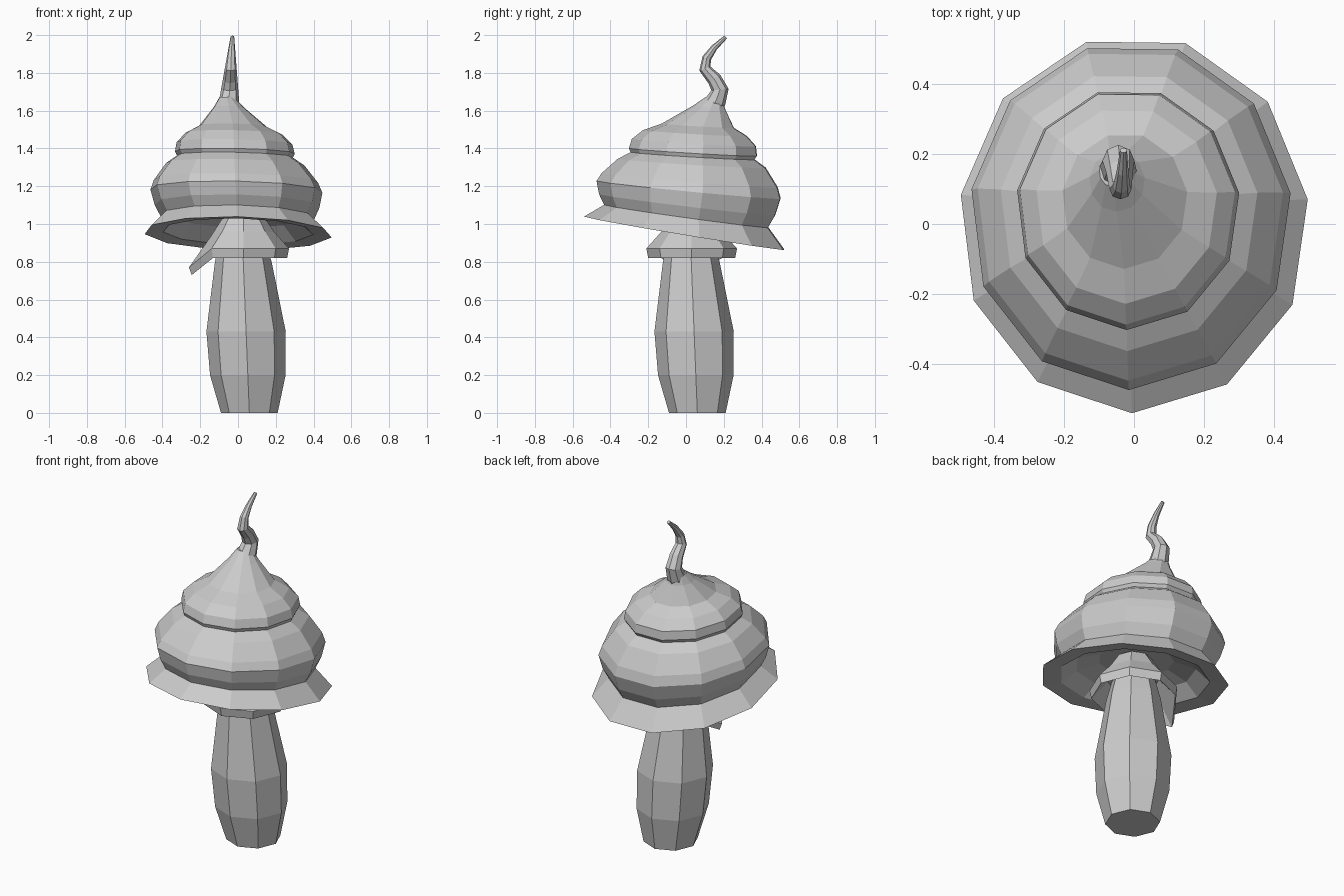
import bpy
import bmesh
from math import cos, sin, tau
from mathutils import Vector

default_cube = bpy.data.objects.get("Cube")
if default_cube:
    bpy.data.objects.remove(default_cube)

grey = bpy.data.materials.new("plain_grey")
grey.use_nodes = True
grey.diffuse_color = (0.6, 0.6, 0.6, 1)
shader = grey.node_tree.nodes["Principled BSDF"]
shader.inputs["Base Color"].default_value = grey.diffuse_color


def loft(name, rings):
    """Skin a list of equal-length point rings and close both ends."""
    bm = bmesh.new()
    loops = [[bm.verts.new(point) for point in ring] for ring in rings]
    for lower, upper in zip(loops, loops[1:]):
        for i in range(len(lower)):
            bm.faces.new((lower[i - 1], lower[i], upper[i], upper[i - 1]))
    bm.faces.new(loops[0])
    bm.faces.new(loops[-1])
    bmesh.ops.recalc_face_normals(bm, faces=bm.faces)
    mesh = bpy.data.meshes.new(name)
    bm.to_mesh(mesh)
    bm.free()
    mesh.materials.append(grey)
    part = bpy.data.objects.new(name, mesh)
    bpy.context.collection.objects.link(part)


def ring_around(centre, sides, across, along):
    """Polygon ring spanned by two radius vectors."""
    angles = [tau * i / sides for i in range(sides)]
    return [centre + across * cos(a) + along * sin(a) for a in angles]


# Stem: eight-sided and swollen, leaning slightly as it rises
def stem_ring(height, radius):
    lean = 0.06 - 0.04 * height
    centre = Vector((lean, lean, height))
    return ring_around(centre, 8, Vector((radius, 0, 0)), Vector((0, radius, 0)))


stem_profile = [(0, 0.15), (0.2, 0.2), (0.43, 0.21), (0.8, 0.15), (1, 0.1)]
loft("stem", [stem_ring(height, radius) for height, radius in stem_profile])


# Collar: flared skirt with one corner drooping towards -x
def collar_ring(height, radius):
    centre = Vector((0.03, 0.03, height))
    ring = ring_around(centre, 8, Vector((radius, 0, 0)), Vector((0, radius, 0)))
    droop = max(0, radius - 0.14)
    ring[len(ring) // 2] -= Vector((droop / 2, 0, droop))
    return ring


collar_profile = [(0.92, 0.14), (0.82, 0.23), (0.87, 0.24), (0.96, 0.16), (1.05, 0.1)]
loft("collar", [collar_ring(height, radius) for height, radius in collar_profile])


# Cap: hollow brim, bulge, upper tier and shoulder; tilt eases off with height
def cap_ring(height, radius):
    slope = min(-0.06, 0.3 * height - 0.45)
    shift = max(0, height - 0.95) / 10 + max(0, height - 1.5) * 0.45
    centre = Vector((-0.4 * shift, shift, height))
    depth = radius * 1.08
    across = Vector((radius, 0, -0.02 * radius))
    along = Vector((0, depth, depth * slope))
    # turn the ring a little so that no corner points straight sideways
    turn = tau / 48
    return ring_around(centre, 11, across * cos(turn) + along * sin(turn),
                       along * cos(turn) - across * sin(turn))


underside = [(1.07, 0.2), (1.03, 0.32), (0.96, 0.4)]
brim = [(0.95, 0.5), (1.04, 0.41)]
bulge = [(1.1, 0.44), (1.18, 0.46), (1.23, 0.44), (1.32, 0.37)]
tier = [(1.36, 0.31), (1.38, 0.32), (1.43, 0.31), (1.48, 0.26)]
shoulder = [(1.52, 0.18), (1.57, 0.13), (1.62, 0.08), (1.67, 0.04)]
cap_profile = underside + brim + bulge + tier + shoulder
loft("cap", [cap_ring(height, radius) for height, radius in cap_profile])

# Curled tip: tapering tube along a crooked path
bends = [0.13, 0.16, 0.18, 0.15, 0.1, 0.11, 0.15, 0.21]
last = len(bends) - 1
path = [Vector((0.02 * i / last - 0.05, y, 1.6 + 0.39 * i / last))
        for i, y in enumerate(bends)]
sideways = Vector((1, 0, 0))
tip_rings = []
for i, centre in enumerate(path):
    direction = path[min(i + 1, last)] - path[max(i - 1, 0)]
    radius = 0.01 + 0.05 * (1 - i / last)
    upright = direction.cross(sideways).normalized()
    tip_rings.append(ring_around(centre, 8, sideways * radius, upright * radius))
loft("curled_tip", tip_rings)
